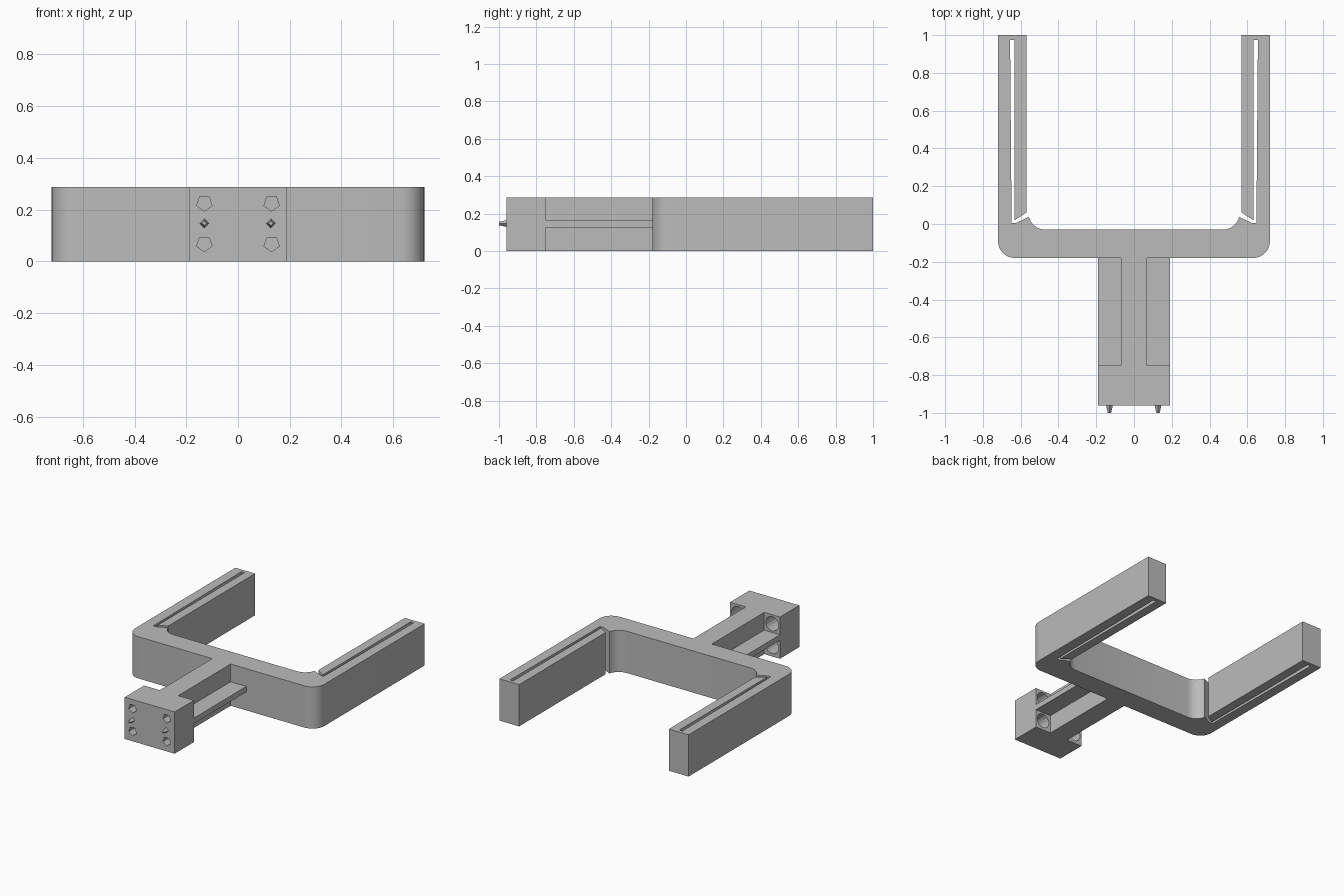
import bpy, bmesh, math
from mathutils import Matrix

cube = bpy.data.objects.get("Cube")
if cube:
    bpy.data.objects.remove(cube, do_unlink=True)

H = 0.287          # overall height
FRONT_Y = -0.18    # front face of the crossbar
BLOCK_Y = -0.75    # back face of the mounting block

grey = bpy.data.materials.new("plain grey")
grey.use_nodes = True
GREY = (0.5, 0.5, 0.5, 1)
grey.diffuse_color = GREY
grey.node_tree.nodes["Principled BSDF"].inputs["Base Color"].default_value = GREY


def finish(name, bm, smooth=False):
    bmesh.ops.recalc_face_normals(bm, faces=bm.faces)
    me = bpy.data.meshes.new(name)
    bm.to_mesh(me)
    bm.free()
    me.materials.append(grey)
    ob = bpy.data.objects.new(name, me)
    bpy.context.collection.objects.link(ob)
    if smooth:
        bpy.ops.object.select_all(action='DESELECT')
        ob.select_set(True)
        bpy.context.view_layer.objects.active = ob
        bpy.ops.object.shade_smooth_by_angle(angle=math.radians(30))
    return ob


def box(name, lo, hi):
    bm = bmesh.new()
    bmesh.ops.create_cube(bm, size=1)
    for v in bm.verts:
        v.co = [a + (c + 0.5) * (b - a) for a, b, c in zip(lo, hi, v.co)]
    return finish(name, bm)


def tapered_rod(name, x, z, y0, y1, r0, r1, sides):
    """Rod along y, radius r0 at y0 and r1 at y1."""
    bm = bmesh.new()
    place = Matrix.Translation((x, (y0 + y1) / 2, z)) @ Matrix.Rotation(-math.pi / 2, 4, 'X')
    bmesh.ops.create_cone(bm, cap_ends=True, segments=sides, radius1=r0, radius2=r1,
                          depth=y1 - y0, matrix=place)
    return finish(name, bm)


def arc(cx, cy, r, a0, a1, n=8):
    return [(cx + r * math.cos(math.radians(a0 + (a1 - a0) * i / n)),
             cy + r * math.sin(math.radians(a0 + (a1 - a0) * i / n))) for i in range(n + 1)]


# U-shaped frame: half outline with the arm slot opening at the inner corner
half = arc(0.63, FRONT_Y + 0.09, 0.09, -90, 0)
half += [(0.72, 1.0), (0.57, 1.0), (0.57, 0.06)]
half += [(0.632, 0.02), (0.632, 0.975), (0.656, 0.975), (0.648, 0.005), (0.625, 0.005)]
half += [(0.562, 0.035)] + arc(0.47, 0.06, 0.09, -15, -90, 6)
outline = half + [(-x, y) for x, y in reversed(half)]
bm = bmesh.new()
base = bm.faces.new([bm.verts.new((x, y, 0)) for x, y in outline])
top = bmesh.ops.extrude_face_region(bm, geom=[base])
bmesh.ops.translate(bm, vec=(0, 0, H),
                    verts=[g for g in top["geom"] if isinstance(g, bmesh.types.BMVert)])
bmesh.ops.triangulate(bm, faces=[f for f in bm.faces if len(f.verts) > 4])
finish("u_frame", bm, smooth=True)

# Cross-shaped stem: upright web and a flat flange on each side
box("stem_web", (-0.07, BLOCK_Y, 0), (0.07, FRONT_Y, H))
for side, s in (("left", 1), ("right", -1)):
    xs = sorted((s * 0.07, s * 0.19))
    box(f"stem_flange_{side}", (xs[0], BLOCK_Y, 0.127), (xs[1], FRONT_Y, 0.165))

# Mounting block with four counterbored screw holes
block = box("mounting_block", (-0.19, -0.96, 0), (0.19, BLOCK_Y, H))
cutters = []
for x in (-0.13, 0.13):
    for z in (0.068, 0.225):
        cutters.append(tapered_rod("screw_hole_cutter", x, z, -1.0, -0.80, 0.031, 0.031, 5))
        cutters.append(tapered_rod("counterbore_cutter", x, z, -0.87, -0.70, 0.049, 0.049, 16))
for c in cutters:
    c.hide_render = True
    mod = block.modifiers.new("hole", 'BOOLEAN')
    mod.operation = 'DIFFERENCE'
    mod.solver = 'EXACT'
    mod.object = c
# Bake the holes and drop the cutters
baked = bpy.data.meshes.new_from_object(block.evaluated_get(bpy.context.evaluated_depsgraph_get()))
block.modifiers.clear()
block.data = baked
for c in cutters:
    bpy.data.objects.remove(c, do_unlink=True)

# Locating pins on the front of the block
for side, x in (("left", 0.127), ("right", -0.13)):
    tapered_rod(f"locating_pin_{side}", x, 0.147, -1.0, -0.955, 0.009, 0.019, 4)
